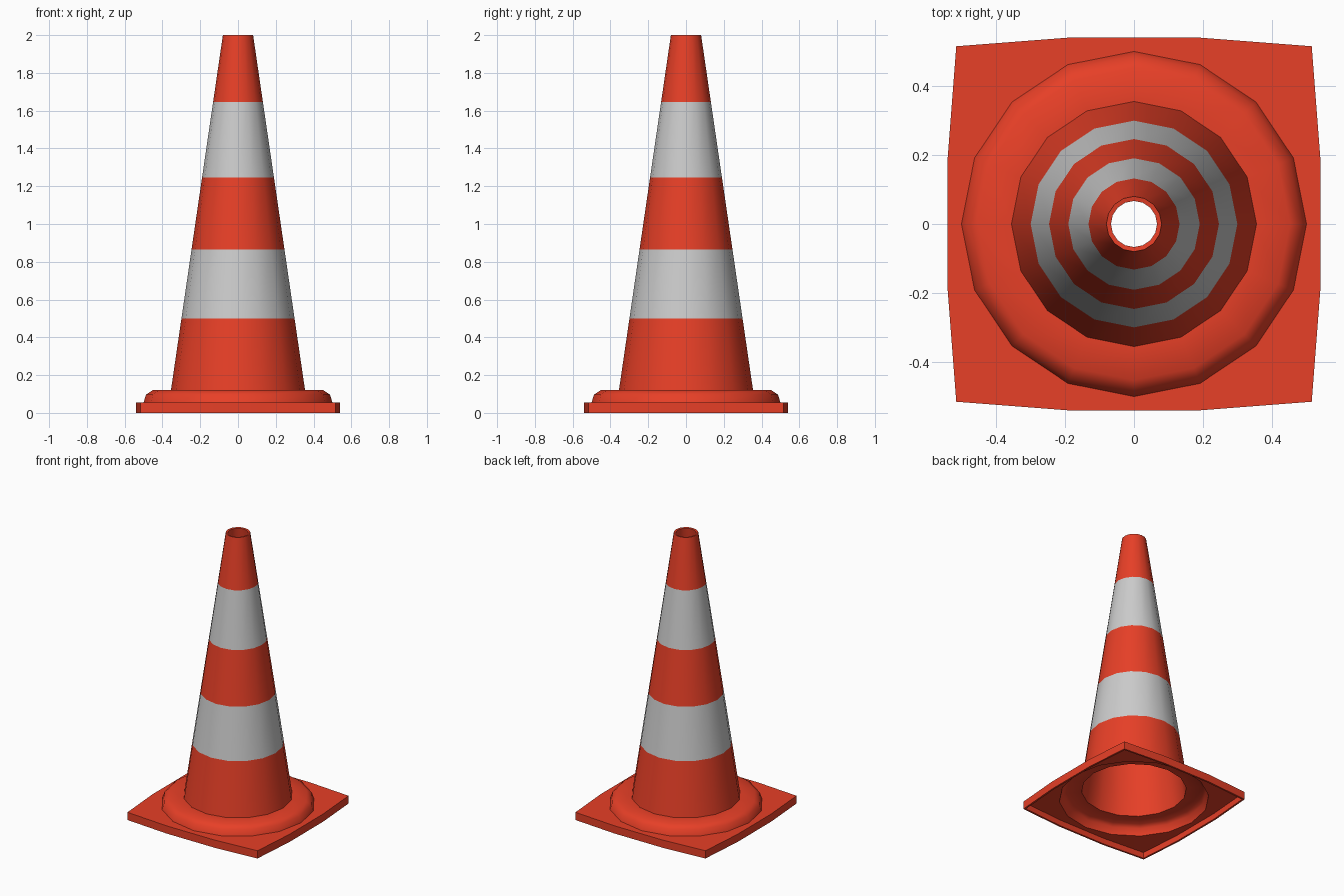
import bpy, bmesh
from math import cos, sin, pi, radians

if "Cube" in bpy.data.objects:
    bpy.data.objects.remove(bpy.data.objects["Cube"])

SIDES = 16


def material(name, color):
    m = bpy.data.materials.new(name)
    m.diffuse_color = color
    m.use_nodes = True
    m.node_tree.nodes["Principled BSDF"].inputs["Base Color"].default_value = m.diffuse_color
    return m


red = material("red_plastic", (0.8, 0.05, 0.02, 1))
white = material("reflective_grey", (0.72, 0.72, 0.72, 1))


def circle(r, z):
    return [(r * cos(2 * pi * i / SIDES), r * sin(2 * pi * i / SIDES), z) for i in range(SIDES)]


def bowed_square(z):
    # one quarter of the foot outline, turned four times
    quarter = [(0.54, 0), (0.54, 0.19), (0.515, 0.515), (0.19, 0.54)]
    pts = []
    for _ in range(4):
        pts += [(x, y, z) for x, y in quarter]
        quarter = [(-y, x) for x, y in quarter]
    return pts


def cone_radius(z):
    return 0.355 + (0.08 - 0.355) * (z - 0.12) / 1.88


# Foot plate, rounded collar, then the tapered body split at the bands
loops = [bowed_square(0), bowed_square(0.055)]
loops += [circle(r, z) for r, z in ((0.5, 0.055), (0.487, 0.097), (0.452, 0.12))]
loops += [circle(cone_radius(z), z) for z in (0.12, 0.5, 0.865, 1.245, 1.645, 2.0)]
white_bands = (6, 8)

bm = bmesh.new()
rings = [[bm.verts.new(p) for p in loop] for loop in loops]
for k, (a, b) in enumerate(zip(rings, rings[1:])):
    for i in range(SIDES):
        j = (i + 1) % SIDES
        f = bm.faces.new((a[i], a[j], b[j], b[i]))
        f.material_index = 1 if k in white_bands else 0
mesh = bpy.data.meshes.new("cone_shell")
bm.to_mesh(mesh)
bm.free()
cone = bpy.data.objects.new("cone_shell", mesh)
bpy.context.collection.objects.link(cone)

# Slots 2 and 3 keep the inside of the shell red
for m in (red, white, red, red):
    mesh.materials.append(m)

# Hollow, thin plastic wall
shell = cone.modifiers.new("wall", 'SOLIDIFY')
shell.thickness = 0.013
shell.offset = -1
shell.use_even_offset = True
shell.material_offset = 2

bpy.context.view_layer.objects.active = cone
cone.select_set(True)
bpy.ops.object.modifier_apply(modifier="wall")
bpy.ops.object.shade_smooth_by_angle(angle=radians(50))
